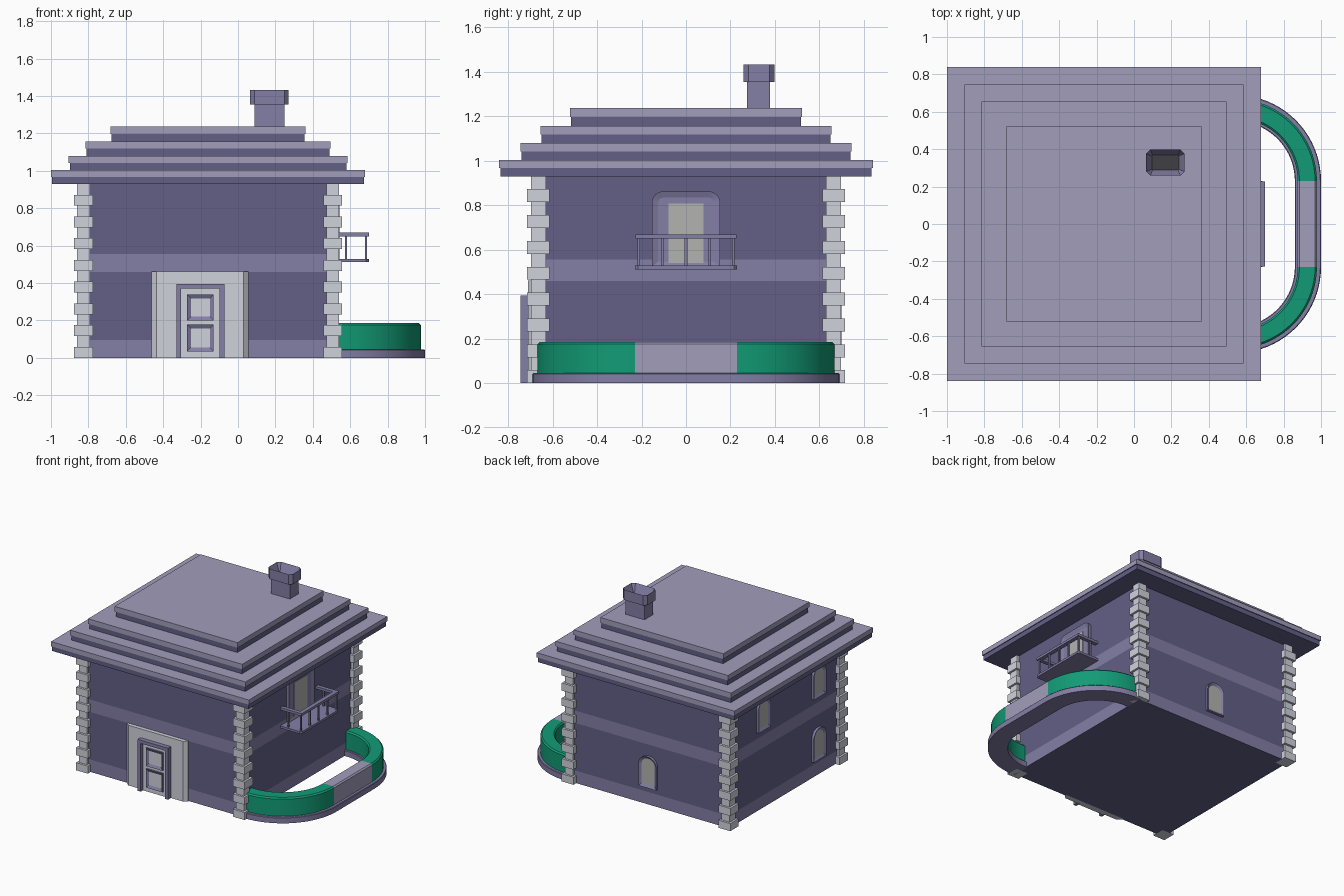
import bpy, bmesh, math
from mathutils import Matrix, Vector

if "Cube" in bpy.data.objects:
    bpy.data.objects.remove(bpy.data.objects["Cube"])

CX = -0.16          # house centre in x
W = 0.68            # half width of the walls


def mat(name, *c):
    m = bpy.data.materials.new(name)
    m.diffuse_color = (*c, 1)
    m.use_nodes = True
    m.node_tree.nodes["Principled BSDF"].inputs["Base Color"].default_value = m.diffuse_color
    return m


WALL = mat("wall_purple", 0.125, 0.115, 0.24)
BAND = mat("band_purple", 0.23, 0.21, 0.38)
ROOF = mat("roof_lilac", 0.36, 0.34, 0.50)
STONE = mat("stone", 0.63, 0.65, 0.72)
GLASS = mat("glass", 0.45, 0.45, 0.44)
GREEN = mat("hedge_green", 0.006, 0.33, 0.18)
DARK = mat("soot", 0.05, 0.05, 0.06)


def finish(name, bm, *mats):
    bmesh.ops.recalc_face_normals(bm, faces=bm.faces)
    me = bpy.data.meshes.new(name)
    bm.to_mesh(me)
    bm.free()
    for m in mats:
        me.materials.append(m)
    ob = bpy.data.objects.new(name, me)
    bpy.context.collection.objects.link(ob)
    return ob


def add_box(bm, x0, x1, y0, y1, z0, z1):
    m = Matrix.Translation(((x0 + x1) / 2, (y0 + y1) / 2, (z0 + z1) / 2))
    bmesh.ops.create_cube(bm, size=1, matrix=m @ Matrix.Diagonal((x1 - x0, y1 - y0, z1 - z0, 1)))


def square_loft(name, rings, mats):
    """Square rings (half size, z, material index of the strip above)."""
    bm = bmesh.new()
    loops = [[bm.verts.new((CX + sx * h, sy * h, z)) for sx, sy in ((-1, -1), (1, -1), (1, 1), (-1, 1))]
             for h, z, _ in rings]
    for i in range(len(rings) - 1):
        for k in range(4):
            f = bm.faces.new((loops[i][k], loops[i][k - 3], loops[i + 1][k - 3], loops[i + 1][k]))
            f.material_index = rings[i][2]
    bm.faces.new(loops[0])
    bm.faces.new(loops[-1]).material_index = rings[-1][2]
    return finish(name, bm, *mats)


def rect(u0, u1, z0, z1):
    return [(u0, z0), (u1, z0), (u1, z1), (u0, z1)]


def arch(u, w, z0, z1, r, n=8):
    """Upright outline with rounded top corners."""
    pts = [(u - w, z0), (u + w, z0)]
    for s, a0 in ((1, 0), (-1, 90)):
        for i in range(n + 1):
            a = math.radians(a0 + 90 * i / n)
            pts.append((u + s * (w - r) + r * math.cos(a), z1 - r + r * math.sin(a)))
    return pts


def panel(name, side, pts, d0, d1, m, inset=0, push=0, m2=None):
    """Outline extruded outward from a wall, with an optional sunken middle."""
    bm = bmesh.new()
    rot = Matrix.Rotation(math.radians(side), 4, 'Z')
    front = bm.faces.new([bm.verts.new((u, -d0, z)) for u, z in pts])
    out = bmesh.ops.extrude_face_region(bm, geom=[front])["geom"]
    face = [g for g in out if isinstance(g, bmesh.types.BMFace)][0]
    bmesh.ops.translate(bm, verts=face.verts, vec=(0, d0 - d1, 0))
    bmesh.ops.remove_doubles(bm, verts=bm.verts, dist=1e-5)
    bmesh.ops.recalc_face_normals(bm, faces=bm.faces)
    if inset:
        face = min(bm.faces, key=lambda f: f.calc_center_median().y)
        bmesh.ops.inset_region(bm, faces=[face], thickness=inset, use_even_offset=True)
        bmesh.ops.translate(bm, verts=face.verts, vec=(0, push, 0))
        face.material_index = 1
    bm.transform(Matrix.Translation((CX, 0, 0)) @ rot)
    return finish(name, bm, m, m2 or m)


FRONT, RIGHT, BACK, LEFT = 0, 90, 180, -90

# Walls with lighter bands
square_loft("walls", [(W, 0, 1), (W, 0.095, 0), (W, 0.46, 1), (W, 0.555, 0), (W, 0.93, 0)], (WALL, BAND))

# Stepped roof
tiers = [(0.84, 0.93, 1.003), (0.745, 1.003, 1.08), (0.655, 1.08, 1.157), (0.522, 1.157, 1.237)]
rings = []
for h, z0, z1 in tiers:
    zm = z0 + (z1 - z0) * 0.5
    rings += [(h - 0.006, z0, 0), (h - 0.006, zm, 0), (h, zm, 1), (h, z1, 1)]
square_loft("roof", rings, (WALL, ROOF))

# Corner stones, alternating large and small
bm = bmesh.new()
step = 0.93 / 16
for sx in (-1, 1):
    for sy in (-1, 1):
        for i in range(16):
            h = 0.05 if i % 2 == 0 else 0.034
            x, y = CX + sx * 0.666, sy * 0.664
            add_box(bm, x - h, x + h, y - h, y + h, i * step, (i + 1) * step)
finish("corner_stones", bm, STONE)

# Chimney: stem, chamfered hollow cap, dark flue
bm = bmesh.new()
add_box(bm, 0.088, 0.248, 0.275, 0.378, 1.2, 1.36)
finish("chimney_stem", bm, BAND)
bm = bmesh.new()
add_box(bm, 0.065, 0.27, 0.258, 0.398, 1.355, 1.433)
edges = [e for e in bm.edges if abs(e.verts[0].co.z - e.verts[1].co.z) > 0.05]
bmesh.ops.bevel(bm, geom=edges, offset=0.022, segments=1, affect='EDGES')
top = max(bm.faces, key=lambda f: f.calc_center_median().z)
top_verts = [v for v in top.verts]
ring = bmesh.ops.inset_region(bm, faces=[top], thickness=0.03, use_even_offset=True)
bmesh.ops.translate(bm, verts=top.verts, vec=(0, 0, -0.065))
top.material_index = 1
finish("chimney_cap", bm, BAND, DARK)

# Front door: chamfered stone surround, frame, leaf and two panes
def on_front(x0, x1, z0, z1):
    return rect(x0 - CX, x1 - CX, z0, z1)

bm = bmesh.new()
plan = [(-0.462, -W + 0.01), (-0.462, -W - 0.005), (-0.435, -0.71), (0.03, -0.71), (0.057, -W - 0.005), (0.057, -W + 0.01)]
lo, hi = ([bm.verts.new((x, y, z)) for x, y in plan] for z in (0, 0.462))
bm.faces.new(lo)
bm.faces.new(hi)
for k in range(len(plan)):
    bm.faces.new((lo[k - 1], lo[k], hi[k], hi[k - 1]))
finish("door_surround", bm, STONE)
for n, r in (("left", (-0.33, -0.305, 0, 0.37)), ("right", (-0.098, -0.073, 0, 0.37)),
             ("top", (-0.33, -0.073, 0.37, 0.395))):
    panel("door_frame_" + n, FRONT, on_front(*r), 0.70, 0.745, BAND)
panel("door_leaf", FRONT, on_front(-0.305, -0.098, 0, 0.37), 0.70, 0.718, STONE)
for n, z0, z1 in (("lower", 0.035, 0.178), ("upper", 0.2, 0.338)):
    panel("door_pane_" + n, FRONT, on_front(-0.272, -0.131, z0, z1), 0.71, 0.73, BAND, 0.02, 0.01, STONE)

# Arched windows on the left and back walls
for n, side, u, z in (("back", BACK, 0, 0.135), ("left_low", LEFT, 0.4, 0.125),
                      ("left_high_a", LEFT, 0.4, 0.605), ("left_high_b", LEFT, -0.27, 0.605)):
    panel("window_" + n, side, arch(u, 0.075, z, z + 0.24, 0.07), W - 0.01, W + 0.02, BAND, 0.02, 0.012, GLASS)

# Balcony door
panel("balcony_door_frame", RIGHT, arch(0, 0.153, 0.52, 0.862, 0.05), W - 0.01, W + 0.022, BAND, 0.028, 0.01)
panel("balcony_door_glass", RIGHT, rect(-0.078, 0.078, 0.53, 0.808), W, W + 0.015, GLASS)

# Balcony slab, railing posts and handrail
bm = bmesh.new()
plan = [(0.51, -0.23), (0.685, -0.23), (0.70, -0.215), (0.70, 0.215), (0.685, 0.23), (0.51, 0.23)]
f = bm.faces.new([bm.verts.new((x, y, 0.512)) for x, y in plan])
r = bmesh.ops.extrude_face_region(bm, geom=[f])["geom"]
bmesh.ops.translate(bm, verts=[v for v in r if isinstance(v, bmesh.types.BMVert)], vec=(0, 0, 0.017))
finish("balcony_slab", bm, BAND)
bm = bmesh.new()
for x, y in [(0.684, y) for y in (-0.213, -0.107, 0, 0.107, 0.213)] + [(0.578, -0.213), (0.578, 0.213)]:
    add_box(bm, x - 0.006, x + 0.006, y - 0.006, y + 0.006, 0.525, 0.655)
finish("balcony_posts", bm, BAND)
bm = bmesh.new()
add_box(bm, 0.668, 0.70, -0.228, 0.228, 0.65, 0.669)
for s in (-1, 1):
    add_box(bm, 0.51, 0.668, s * 0.213 - 0.015, s * 0.213 + 0.015, 0.65, 0.669)
finish("balcony_handrail", bm, BAND)


def sweep(name, path, profile, m):
    """Closed (radius, z) profile swept along (centre, direction) stations."""
    bm = bmesh.new()
    loops = [[bm.verts.new((c[0] + r * d[0], c[1] + r * d[1], z)) for r, z in profile] for c, d in path]
    for a, b in zip(loops, loops[1:]):
        for k in range(len(profile)):
            bm.faces.new((a[k - 1], a[k], b[k], b[k - 1]))
    bm.faces.new(loops[0])
    bm.faces.new(loops[-1])
    ob = finish(name, bm, m)
    bpy.context.view_layer.objects.active = ob
    ob.select_set(True)
    bpy.ops.object.shade_smooth_by_angle(angle=math.radians(25))
    ob.select_set(False)


# Garden wall: D-shaped kerb, two hedge arcs and a straight middle
def quarter(s):
    p = [((0.54, s * 0.23), (math.cos(a), s * math.sin(a))) for a in (math.pi / 2 * i / 20 for i in range(21))]
    return p + [((0.51, s * 0.23), (0, s))]

def border(i, o, z0, z1, c):
    return [(i, z0), (o, z0), (o, z1 - c), (o - c, z1), (i + c, z1), (i, z1 - c)]

hedge = border(0.335, 0.438, 0.045, 0.185, 0.01)
sweep("garden_kerb", quarter(-1)[::-1] + quarter(1), border(0.32, 0.46, 0, 0.045, 0.004), BAND)
sweep("hedge_front", quarter(-1), hedge, GREEN)
sweep("hedge_back", quarter(1), hedge, GREEN)
sweep("garden_bench", [quarter(-1)[0], quarter(1)[0]], hedge, ROOF)
